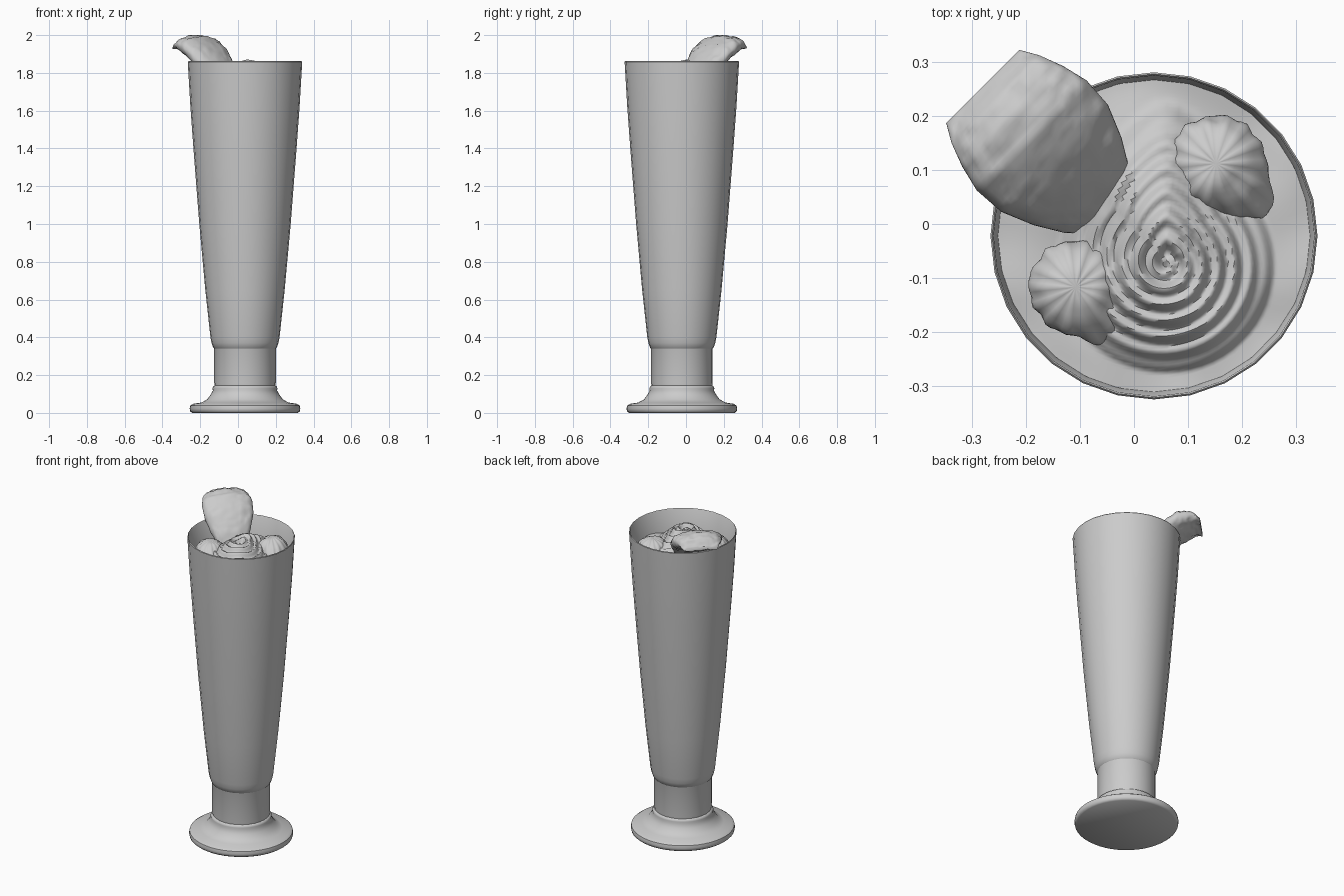
import bpy, bmesh, math
from mathutils import Vector, noise

cube = bpy.data.objects.get("Cube")
if cube:
    bpy.data.objects.remove(cube)

# One flat colour for everything
grey = bpy.data.materials.new("plain_grey")
grey.use_nodes = True
grey.diffuse_color = (0.6, 0.6, 0.6, 1)
grey.node_tree.nodes["Principled BSDF"].inputs["Base Color"].default_value = (0.6, 0.6, 0.6, 1)

AXIS = Vector((0.037, -0.022, 0))
TAU = 2 * math.pi


def finish(name, bm, angle=40):
    bmesh.ops.recalc_face_normals(bm, faces=bm.faces)
    mesh = bpy.data.meshes.new(name)
    bm.to_mesh(mesh)
    bm.free()
    mesh.materials.append(grey)
    ob = bpy.data.objects.new(name, mesh)
    bpy.context.collection.objects.link(ob)
    bpy.ops.object.select_all(action='DESELECT')
    ob.select_set(True)
    bpy.context.view_layer.objects.active = ob
    bpy.ops.object.shade_smooth_by_angle(angle=math.radians(angle))
    return ob


def loft(bm, rings, cap_start=True, cap_end=True):
    """Skin closed rings of points, with optional end caps."""
    loops = [[bm.verts.new(p) for p in ring] for ring in rings]
    for a, b in zip(loops, loops[1:]):
        for i in range(len(a)):
            j = (i + 1) % len(a)
            bm.faces.new((a[i], a[j], b[j], b[i]))
    if cap_start:
        bm.faces.new(loops[0])
    if cap_end:
        bm.faces.new(loops[-1])


def lathe(name, profile, sides, cap_start=True, cap_end=True):
    bm = bmesh.new()
    rings = [[AXIS + Vector((r * math.cos(TAU * i / sides), r * math.sin(TAU * i / sides), z))
              for i in range(sides)] for r, z in profile]
    loft(bm, rings, cap_start, cap_end)
    return finish(name, bm)


# Foot with rounded edge and collar ring
lathe("glass_foot", [(0.28, 0), (0.29, 0.008), (0.293, 0.022), (0.29, 0.038), (0.275, 0.048),
                     (0.23, 0.055), (0.2, 0.072), (0.183, 0.095), (0.17, 0.118), (0.172, 0.13),
                     (0.168, 0.14), (0.16, 0.145)], 48)

# Short straight neck
lathe("glass_neck", [(0.158, 0.12), (0.163, 0.16), (0.163, 0.34), (0.17, 0.36)], 28)

# Tall tapered bowl, thin walled and open at the top
lathe("glass_bowl", [(0.16, 0.338), (0.168, 0.345), (0.177, 0.37), (0.183, 0.4), (0.21, 0.65),
                     (0.242, 1.0), (0.273, 1.4), (0.289, 1.62), (0.303, 1.858), (0.3, 1.862),
                     (0.297, 1.858), (0.283, 1.62)], 28)

# Cream surface rising to a stepped swirl with a hollow tip
SWIRL = Vector((0.06, -0.075, 0))


def cream_height(p):
    d = p - SWIRL
    r = d.length
    turn = math.atan2(d.y, d.x)
    if d.y > 0:                       # teardrop tip points to the back
        r -= 0.35 * max(0, d.y - abs(d.x))
    cone = max(0, 1 - r / 0.2)
    mound = 0.13 * min(1, cone * 1.35) ** 0.8
    steps = 0.008 * math.sin(r * 210 + turn) * min(1, cone * 4)
    dimple = -0.022 * math.exp(-(r / 0.03) ** 2)
    back_lump = 0.05 * math.exp(-((p - Vector((-0.03, 0.06, 0))).length / 0.09) ** 2)
    soft = 0.016 * noise.noise(p * 8)
    return 1.725 + mound + steps + dimple + back_lump * (1 - cone) + soft


bm = bmesh.new()
ROWS, SIDES = 48, 72
rings = []
for k in range(ROWS):
    t = 1 - k / ROWS
    ring = []
    for i in range(SIDES):
        a = TAU * i / SIDES
        edge = AXIS + Vector((math.cos(a), math.sin(a), 0)) * 0.289
        p = SWIRL.lerp(edge, t)
        p.z = min(1.876, cream_height(p.xy.to_3d()))
        ring.append(p)
    rings.append(ring)
loft(bm, rings, cap_start=False)
finish("cream_swirl", bm, 60)


# Ribbed berries, pointed toward the front left
def berry(name, centre, radius, seed, tip_angle):
    bm = bmesh.new()
    bmesh.ops.create_uvsphere(bm, u_segments=56, v_segments=24, radius=1)
    tip = Vector((math.cos(tip_angle), math.sin(tip_angle), 0))
    for v in bm.verts:
        p = v.co.copy()
        a = math.atan2(p.y, p.x)
        flat = p.xy.length
        rib = 1 + 0.025 * math.cos(14 * a) * flat
        toward = max(0, p.xy.to_3d().dot(tip))
        p.x *= rib
        p.y *= rib
        p += tip * 0.45 * toward ** 5
        p.z = 0.8 * p.z + 0.03 * math.cos(14 * a) * flat - 0.3 * toward ** 4
        p *= 1 + 0.08 * noise.noise(p * 2 + Vector((seed, 0, 0)))
        v.co = Vector(centre) + p * radius
    finish(name, bm, 60)


berry("berry_back", (0.152, 0.112, 1.765), 0.09, 3, -0.8)
berry("berry_front", (-0.108, -0.117, 1.765), 0.086, 9, -0.9)

# Curved fruit wedge hooked over the rim: (along, half width, top, drop, thickness)
STATIONS = [(-0.378, 0.096, 1.945, 0.015, 0.02), (-0.345, 0.115, 1.985, 0.035, 0.065),
            (-0.3, 0.132, 2.0, 0.05, 0.105), (-0.25, 0.144, 1.992, 0.06, 0.13),
            (-0.19, 0.14, 1.955, 0.06, 0.14), (-0.13, 0.115, 1.895, 0.06, 0.14),
            (-0.08, 0.085, 1.825, 0.05, 0.11), (-0.045, 0.05, 1.74, 0.03, 0.05)]
INWARD = Vector((1, -1, 0)).normalized()
ACROSS = Vector((1, 1, 0)).normalized()


def soft_power(x, n):
    return math.copysign(abs(x) ** n, x)


bm = bmesh.new()
rings = []
SUB = 6
for k in range((len(STATIONS) - 1) * SUB + 1):
    i = min(k // SUB, len(STATIONS) - 2)
    f = k / SUB - i
    u, half, top, drop, thick = (a + (b - a) * f for a, b in zip(STATIONS[i], STATIONS[i + 1]))
    ring = []
    for j in range(48):
        a = TAU * j / 48
        s = math.sin(a)
        v = -0.018 + half * soft_power(math.cos(a), 0.85)
        z = top - drop * (1 - s) if s >= 0 else top - drop + (thick - drop) * s
        p = INWARD * u + ACROSS * v + Vector((0, 0, z))
        p.z += 0.007 * noise.noise(p * 45) + 0.006 * noise.noise(p * 18)
        p.z = min(p.z, 2.0)
        ring.append(p)
    rings.append(ring)
loft(bm, rings)
finish("fruit_wedge", bm, 50)
